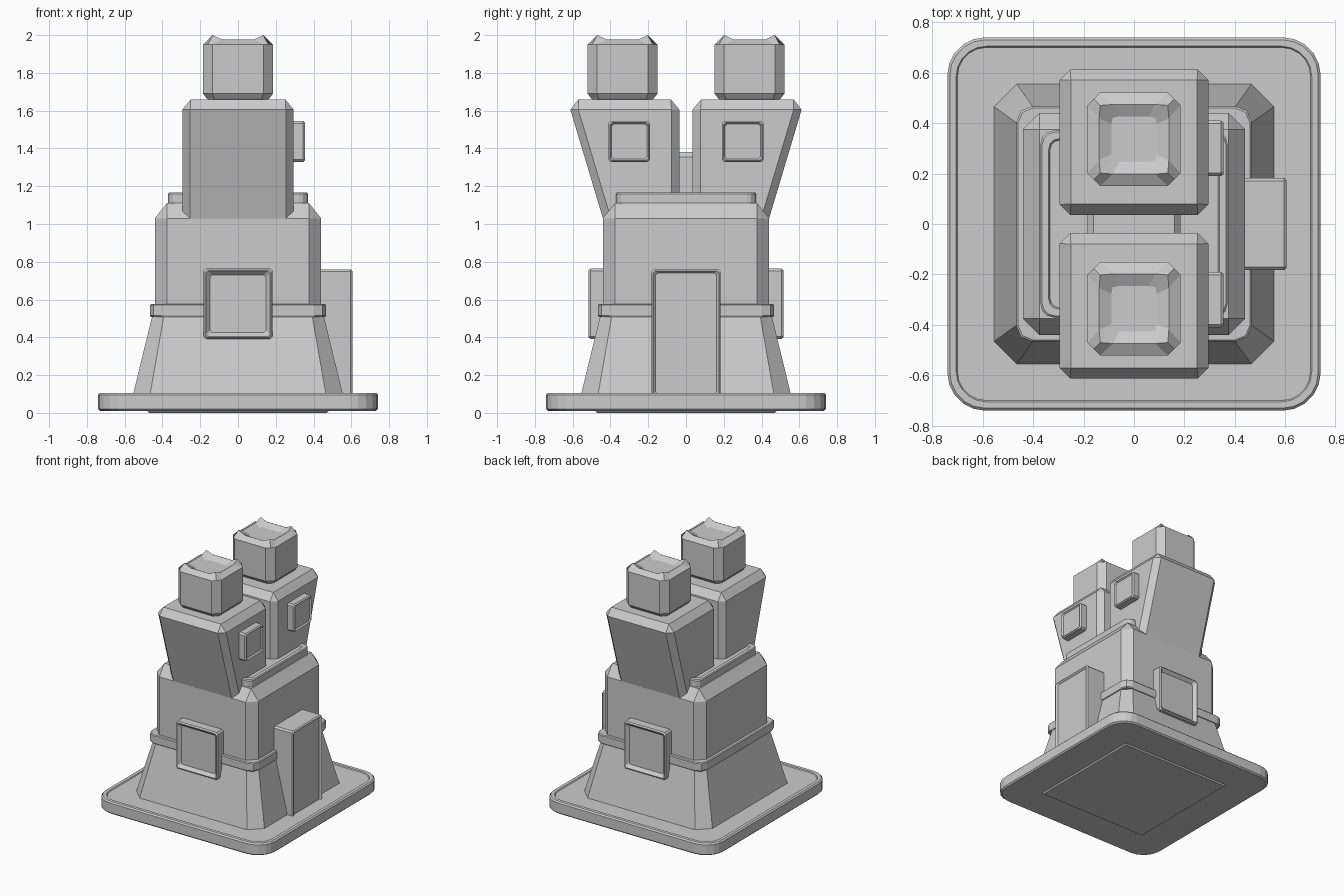
import bpy, bmesh, math
from mathutils import Matrix, Vector

if "Cube" in bpy.data.objects:
    bpy.data.objects.remove(bpy.data.objects["Cube"])


def skin(name, rings, mat=None):
    """Skin a stack of equal-length rings into a closed solid."""
    bm = bmesh.new()
    loops = [[bm.verts.new(p) for p in r] for r in rings]
    n = len(loops[0])
    for a, b in zip(loops, loops[1:]):
        for i in range(n):
            j = (i + 1) % n
            bm.faces.new((a[i], a[j], b[j], b[i]))
    bm.faces.new(loops[0][::-1])
    bm.faces.new(loops[-1])
    bmesh.ops.remove_doubles(bm, verts=bm.verts, dist=1e-4)
    if mat:
        bm.transform(mat)
    bmesh.ops.recalc_face_normals(bm, faces=bm.faces)
    me = bpy.data.meshes.new(name)
    bm.to_mesh(me)
    bm.free()
    ob = bpy.data.objects.new(name, me)
    bpy.context.collection.objects.link(ob)
    return ob


def ring(hx, hy, c, z, n=1, cy=0.0):
    """Rectangle with chamfered (n=1) or rounded corners."""
    pts = []
    for k, (sx, sy) in enumerate(((1, 1), (-1, 1), (-1, -1), (1, -1))):
        for i in range(n + 1):
            a = math.pi / 2 * (k + i / n)
            pts.append((sx * (hx - c) + c * math.cos(a),
                        cy + sy * (hy - c) + c * math.sin(a), z))
    return pts


def frame(u, w, loc):
    """Matrix mapping local x to u, y to world z, z to outward w."""
    m = Matrix((u, (0, 0, 1), w)).transposed().to_4x4()
    return Matrix.Translation(Vector(loc)) @ m


def panel(name, hw, hh, depth, rim, slope, sink, mat):
    """Raised frame with a sunken, sloped-edge panel."""
    r = 0.012
    skin(name, [ring(hw, hh, r, 0), ring(hw, hh, r, depth - 0.01),
                ring(hw - 0.008, hh - 0.008, r, depth),
                ring(hw - rim, hh - rim, r, depth),
                ring(hw - rim - slope, hh - rim - slope, r, depth - sink)], mat)


# base plate and underside pad
skin("base_plate", [ring(0.73, 0.73, 0.15, 0.01, 5), ring(0.74, 0.74, 0.15, 0.02, 5),
                    ring(0.74, 0.74, 0.15, 0.096, 5), ring(0.73, 0.73, 0.14, 0.106, 5),
                    ring(0.705, 0.705, 0.12, 0.106, 5), ring(0.70, 0.70, 0.115, 0.099, 5)])
skin("underside_pad", [ring(0.47, 0.47, 0, 0), ring(0.52, 0.52, 0, 0.05)])

# body: flared foot, band, upper block and top plate
skin("flared_foot", [ring(0.56, 0.56, 0.09, 0.05), ring(0.555, 0.555, 0.09, 0.10),
                     ring(0.45, 0.45, 0.06, 0.53)])
skin("waist_band", [ring(0.462, 0.462, 0.06, 0.508, 2), ring(0.466, 0.466, 0.06, 0.515, 2),
                    ring(0.466, 0.466, 0.06, 0.57, 2), ring(0.46, 0.46, 0.06, 0.576, 2)])
skin("upper_block", [ring(0.44, 0.44, 0.065, 0.50), ring(0.44, 0.44, 0.065, 1.03),
                     ring(0.375, 0.375, 0, 1.112)])
skin("top_plate", [ring(0.37, 0.37, 0.05, 1.10, 3), ring(0.37, 0.37, 0.05, 1.16, 3),
                   ring(0.364, 0.364, 0.05, 1.167, 3), ring(0.338, 0.338, 0.04, 1.167, 3),
                   ring(0.333, 0.333, 0.04, 1.155, 3)])

# link between the towers
skin("tower_link", [ring(0.185, 0.10, 0, 1.14), ring(0.185, 0.10, 0, 1.355),
                    ring(0.16, 0.10, 0, 1.382)])


def tower_ring(z, y0, y1, hx, c):
    return ring(hx, (y1 - y0) / 2, c, z, 1, (y0 + y1) / 2)


def head_ring(cy, h, c, k, z, zk):
    """Octagon with an extra point at each corner (at k, height zk)."""
    pts = []
    for i in range(4):
        rot = Matrix.Rotation(i * math.pi / 2, 3, 'Z')
        for p in ((h, h - c, z), (k, k, zk), (h - c, h, z)):
            pts.append(rot @ Vector(p) + Vector((0, cy, 0)))
    return pts


for tag, s in (("front", -1), ("back", 1)):
    # leaning tower, mirrored front to back
    skin(tag + "_tower", [tower_ring(1.00, 0.03 + 0.005, 0.431, 0.295, 0.042),
                          tower_ring(1.605, 0.035, 0.612, 0.295, 0.042),
                          tower_ring(1.66, 0.08, 0.57, 0.25, 0)],
         Matrix.Diagonal((1, s, 1, 1)))
    # head block with four corner peaks around a dished top
    cy = s * 0.336
    skin(tag + "_head", [head_ring(cy, 0.14, 0.0, 0.14, 1.65, 1.65),
                         head_ring(cy, 0.165, 0.04, 0.145, 1.664, 1.664),
                         head_ring(cy, 0.185, 0.05, 0.16, 1.69, 1.69),
                         head_ring(cy, 0.185, 0.05, 0.16, 1.95, 1.95),
                         head_ring(cy, 0.138, 0.055, 0.134, 1.976, 2.0),
                         head_ring(cy, 0.09, 0.03, 0.085, 1.95, 1.953)])
    # tower window on the right side
    panel(tag + "_tower_window", 0.11, 0.108, 0.105, 0.008, 0.008, 0.012,
          frame((0, 1, 0), (1, 0, 0), (0.25, s * 0.30, 1.437)))
    # large body window
    panel(tag + "_body_window", 0.182, 0.186, 0.115, 0.012, 0.022, 0.024,
          frame((-s, 0, 0), (0, s, 0), (0, s * 0.40, 0.578)))

# door on the right side
panel("door", 0.182, 0.34, 0.205, 0.008, 0.012, 0.014,
      frame((0, 1, 0), (1, 0, 0), (0.40, 0, 0.42)))
